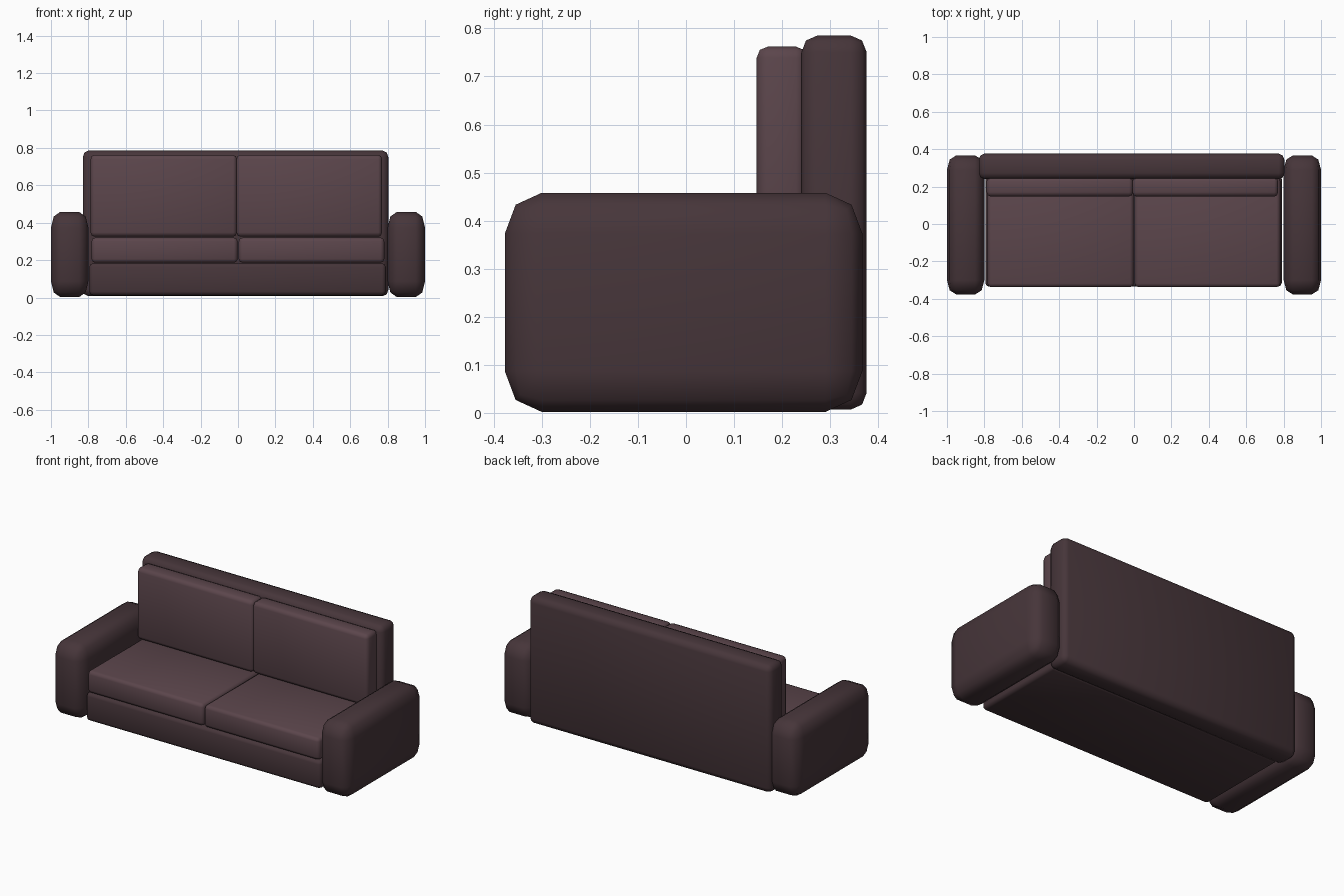
import bpy, bmesh
from mathutils import Vector

if "Cube" in bpy.data.objects:
    bpy.data.objects.remove(bpy.data.objects["Cube"])


def material(name, rgb):
    m = bpy.data.materials.new(name)
    m.diffuse_color = (*rgb, 1)
    m.use_nodes = True
    m.node_tree.nodes["Principled BSDF"].inputs["Base Color"].default_value = m.diffuse_color
    return m


frame_mat = material("dark_upholstery", (0.062, 0.036, 0.042))
cushion_mat = material("cushion_fabric", (0.105, 0.06, 0.071))


def padded_box(name, x, y, z, bevel, mat):
    """Box from axis ranges, rounded by a two-step bevel sized per axis."""
    bevel = Vector(bevel)
    size = Vector(r[1] - r[0] for r in (x, y, z))
    centre = Vector((r[0] + r[1]) / 2 for r in (x, y, z))
    bm = bmesh.new()
    bmesh.ops.create_cube(bm, size=1)
    # bevel in a space where the bevel is one unit on every axis
    bmesh.ops.scale(bm, vec=[s / b for s, b in zip(size, bevel)], verts=bm.verts)
    bmesh.ops.bevel(bm, geom=bm.edges[:], offset=1, segments=2, profile=0.5,
                    affect='EDGES')
    bmesh.ops.scale(bm, vec=bevel, verts=bm.verts)
    bmesh.ops.translate(bm, vec=centre, verts=bm.verts)
    me = bpy.data.meshes.new(name)
    bm.to_mesh(me)
    bm.free()
    me.shade_smooth()
    me.materials.append(mat)
    ob = bpy.data.objects.new(name, me)
    bpy.context.collection.objects.link(ob)
    return ob


# Frame: base, backrest and two arms
padded_box("base", (-0.795, 0.79), (-0.335, 0.26), (0.012, 0.183),
           (0.02, 0.02, 0.02), frame_mat)
padded_box("backrest", (-0.83, 0.804), (0.24, 0.376), (0.007, 0.785),
           (0.03, 0.033, 0.035), frame_mat)
for side, x in (("left", (-1.0, -0.8)), ("right", (0.8, 1.0))):
    padded_box(side + "_arm", x, (-0.377, 0.367), (0.002, 0.458),
               (0.05, 0.077, 0.085), frame_mat)

# Cushions: two seats and two backs
for side, xs, xb in (("left", (-0.783, -0.002), (-0.788, -0.006)),
                     ("right", (0.004, 0.782), (-0.008, 0.77))):
    padded_box(side + "_seat_cushion", xs, (-0.338, 0.25), (0.186, 0.32),
               (0.02, 0.02, 0.02), cushion_mat)
    padded_box(side + "_back_cushion", xb, (0.147, 0.252), (0.325, 0.762),
               (0.02, 0.023, 0.023), cushion_mat)
